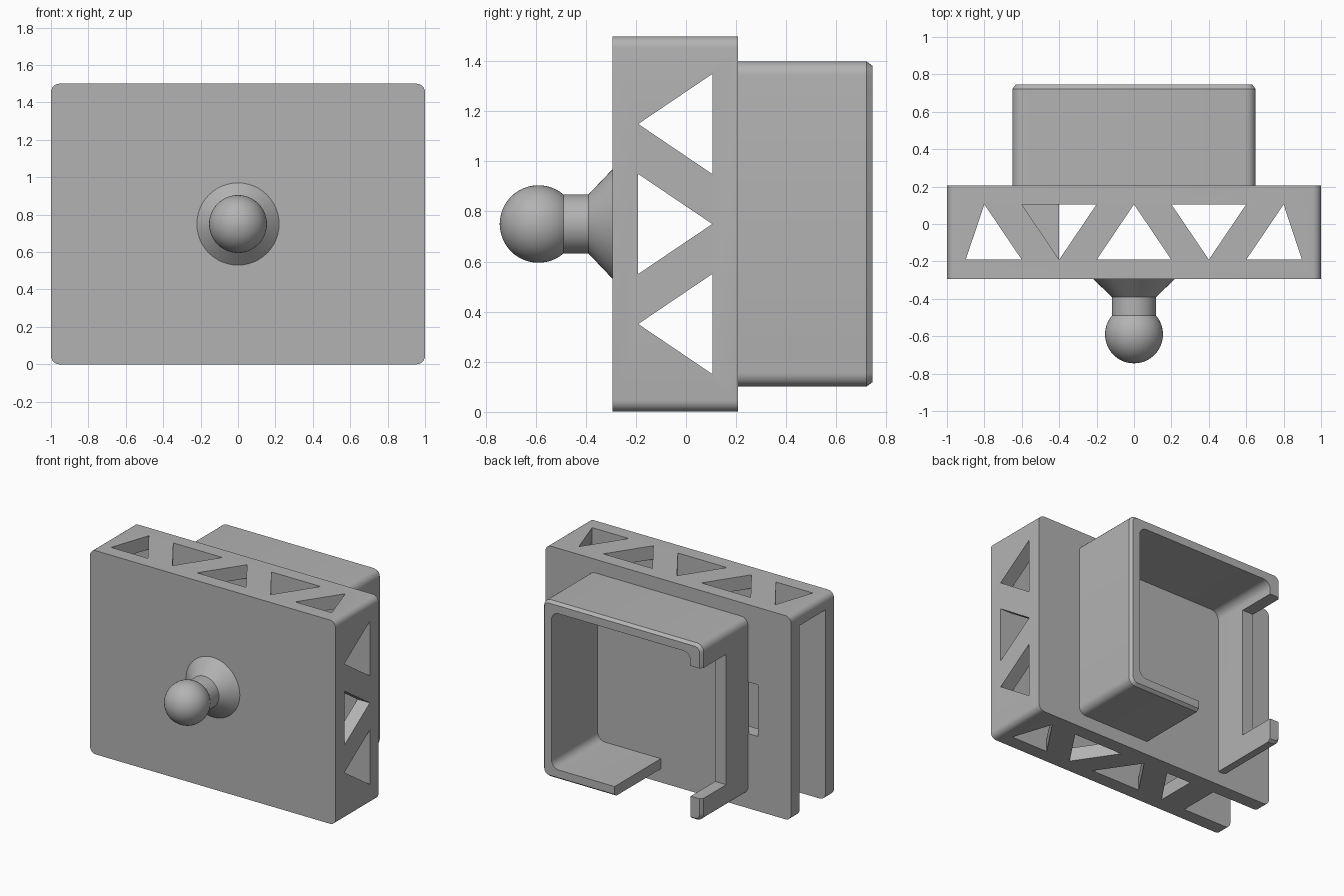
import bpy, bmesh
from math import sin, cos, pi, radians

cube = bpy.data.objects.get("Cube")
if cube:
    bpy.data.objects.remove(cube, do_unlink=True)

grey = bpy.data.materials.new("plain_grey")
grey.use_nodes = True
color = (0.45, 0.45, 0.45, 1)
grey.diffuse_color = color
grey.node_tree.nodes["Principled BSDF"].inputs["Base Color"].default_value = color

FRONT, BACK = -0.293, 0.207      # outer faces of the hollow body
IN_F, IN_B = -0.193, 0.107       # inner faces of its two plates
MID = 0.75                       # height of the centre line


def loft(name, axis, sections):
    """Solid through matching outlines, given as (depth along axis, points)."""
    place = {"x": lambda u, v, d: (d, u, v),
             "y": lambda u, v, d: (u, d, v),
             "z": lambda u, v, d: (u, v, d)}[axis]
    bm = bmesh.new()
    rings = [[bm.verts.new(place(u, v, d)) for u, v in pts] for d, pts in sections]
    for a, b in zip(rings, rings[1:]):
        for i in range(len(a)):
            j = (i + 1) % len(a)
            bm.faces.new((a[i], a[j], b[j], b[i]))
    bm.faces.new(rings[0])
    bm.faces.new(rings[-1])
    bmesh.ops.recalc_face_normals(bm, faces=bm.faces)
    mesh = bpy.data.meshes.new(name)
    bm.to_mesh(mesh)
    bm.free()
    mesh.materials.append(grey)
    obj = bpy.data.objects.new(name, mesh)
    bpy.context.collection.objects.link(obj)
    return obj


def prism(name, axis, pts, a, b):
    return loft(name, axis, [(a, pts), (b, pts)])


def rect(u0, u1, v0, v1, r=0.0, steps=6):
    if r == 0:
        return [(u0, v0), (u1, v0), (u1, v1), (u0, v1)]
    corners = [(u1 - r, v1 - r), (u0 + r, v1 - r), (u0 + r, v0 + r), (u1 - r, v0 + r)]
    return [(cu + r * cos((k + i / steps) * pi / 2), cv + r * sin((k + i / steps) * pi / 2))
            for k, (cu, cv) in enumerate(corners) for i in range(steps + 1)]


def circle(r, n=48):
    return [(r * cos(2 * pi * i / n), MID + r * sin(2 * pi * i / n)) for i in range(n)]


def carve(obj, cutters):
    for c in cutters:
        mod = obj.modifiers.new("cut", "BOOLEAN")
        mod.operation = "DIFFERENCE"
        mod.solver = "EXACT"
        mod.object = c
    graph = bpy.context.evaluated_depsgraph_get()
    mesh = bpy.data.meshes.new_from_object(obj.evaluated_get(graph))
    obj.modifiers.clear()
    obj.data = mesh
    for c in cutters:
        bpy.data.objects.remove(c, do_unlink=True)


def smooth(obj):
    bpy.ops.object.select_all(action="DESELECT")
    obj.select_set(True)
    bpy.context.view_layer.objects.active = obj
    bpy.ops.object.shade_smooth_by_angle(angle=radians(25))


# Hollow body, open on one side and at one end of its floor
body = prism("hollow_body", "y", rect(-1, 1, 0, 1.5, 0.045), FRONT, BACK)
cutters = [
    prism("cavity", "y", rect(-1.1, 0.9, 0.1, 1.4), IN_F, IN_B),
    prism("floor_notch", "y", rect(-1.1, -0.6, -0.1, 0.2), IN_F, IN_B),
    prism("cable_hole", "y", rect(-0.73, -0.57, 0.55, 0.93), 0, BACK + 0.1),
]

# Truss windows in the roof and floor: (left, right, tip, base is at the front)
F, B = IN_F + 0.002, IN_B - 0.002
windows = [(-0.9, -0.6, -0.8, True), (-0.6, -0.2, -0.4, False), (-0.2, 0.2, 0, True),
           (0.2, 0.6, 0.4, False), (0.6, 0.9, 0.8, True)]
for left, right, tip, base_front in windows:
    base, point = (F, B) if base_front else (B, F)
    right = min(right, 0.898)
    cutters.append(prism("roof_window", "z", [(left, base), (right, base), (tip, point)], 1.35, 1.6))
    if left > -0.8:
        start = max(left, -0.4)
        cutters.append(prism("floor_window", "z", [(start, base), (right, base), (tip, point)], -0.1, 0.15))

# Truss windows in the closed side
for z, base, point in [(0.35, B, F), (MID, F, B), (1.15, B, F)]:
    cutters.append(prism("side_window", "x", [(base, z - 0.2), (base, z + 0.2), (point, z)], 0.85, 1.1))
carve(body, cutters)
smooth(body)

# Rear holder: a rounded frame with a chamfered rim
outer = rect(-0.65, 0.65, 0.1, 1.4, 0.055)
rim = rect(-0.633, 0.633, 0.117, 1.383, 0.04)
holder = loft("rear_holder", "y", [(BACK - 0.01, outer), (0.722, outer), (0.745, rim)])
carve(holder, [
    prism("holder_cavity", "y", rect(-0.56, 0.575, 0.175, 1.325, 0.06), 0, 1),
    prism("bottom_gap", "y", rect(-0.56, 0.06, 0, 0.3), 0, 1),
    prism("side_gap", "y", rect(-0.8, -0.5, 0.27, 1.23), 0.46, 1),
])
smooth(holder)

# Ball mount: flared foot, neck and ball
ball_y, ball_r = -0.59, 0.155
foot = [(FRONT + 0.01, 0.22), (FRONT, 0.22), (-0.39, 0.118), (-0.49, 0.118)]
start = 0.86
ball = []
for i in range(1, 19):
    a = start + (pi - 0.01 - start) * i / 18
    ball.append((ball_y + ball_r * cos(a), ball_r * sin(a)))
mount = loft("ball_mount", "y", [(y, circle(r)) for y, r in foot + ball])
smooth(mount)
